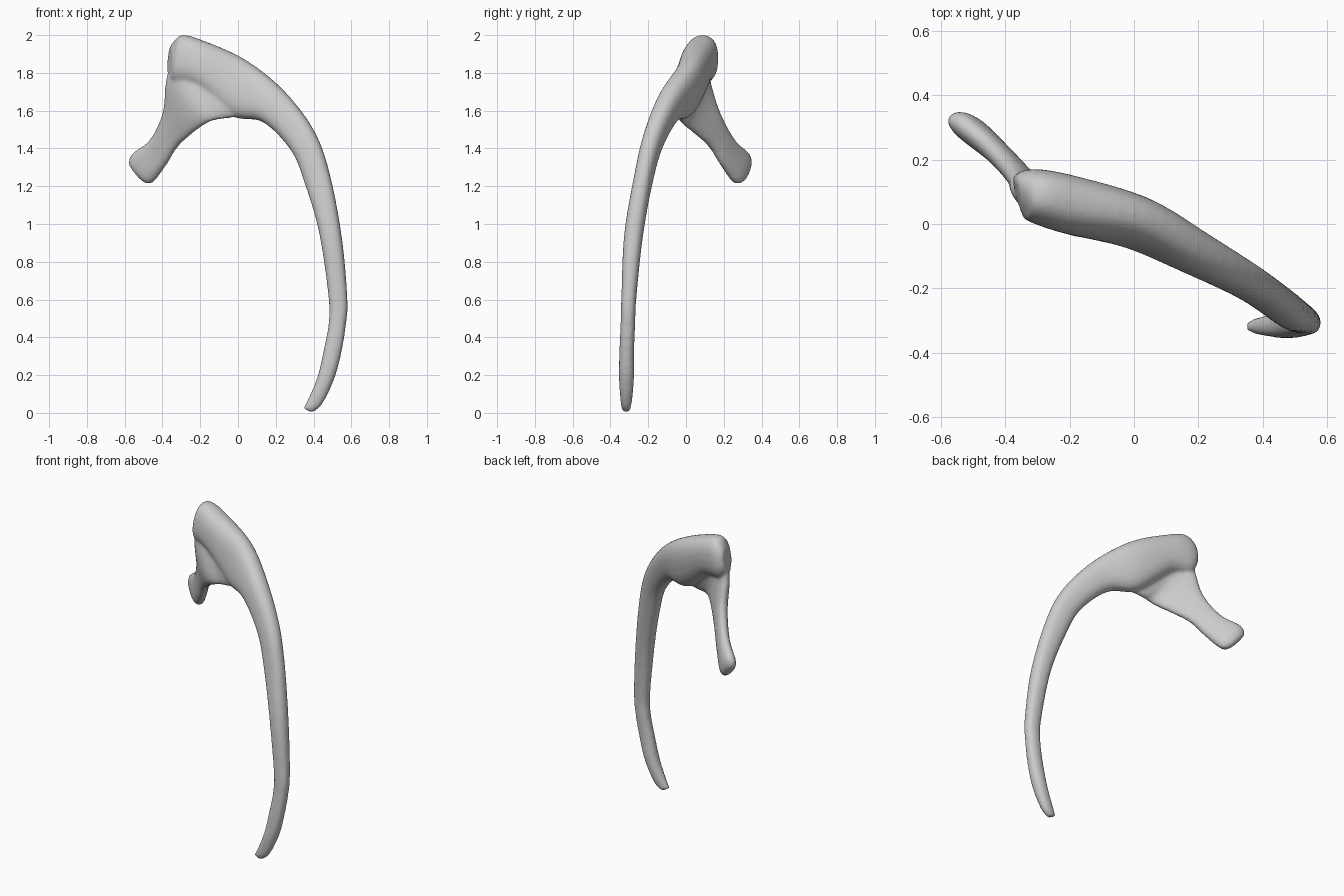
import bpy, bmesh, math
from mathutils import Vector

if "Cube" in bpy.data.objects:
    bpy.data.objects.remove(bpy.data.objects["Cube"])


def spline(a, b, c, d, t):
    # Catmull-Rom interpolation of one value
    return 0.5 * (2*b + (c-a)*t + (2*a-5*b+4*c-d)*t*t + (3*b-a-3*c+d)*t**3)


def loft(bm, sections, sides=20, steps=5, power=0.85):
    """Skin rounded sections given as outer edge xyz, inner edge xyz, thickness."""
    n = len(sections)
    rows = []
    for i in range(n - 1):
        quad = [sections[min(max(i+k, 0), n-1)] for k in (-1, 0, 1, 2)]
        for s in range(steps):
            rows.append([spline(*v, s/steps) for v in zip(*quad)])
    rows.append(list(sections[-1]))
    data = [(Vector(r[:3]), Vector(r[3:6]), r[6]) for r in rows]
    mids = [(q + p) / 2 for q, p, _ in data]
    rings = []
    for i, (q, p, t) in enumerate(data):
        tangent = mids[min(i+1, len(mids)-1)] - mids[max(i-1, 0)]
        half = (q - p) / 2
        side = tangent.cross(half).normalized() * t / 2
        ring = []
        for k in range(sides):
            c, s = math.cos(2*math.pi*k/sides), math.sin(2*math.pi*k/sides)
            u = math.copysign(abs(c)**power, c)
            v = math.copysign(abs(s)**power, s)
            ring.append(bm.verts.new(mids[i] + half*u + side*v))
        rings.append(ring)
    faces = [bm.faces.new(rings[0][::-1]), bm.faces.new(rings[-1])]
    for a, b in zip(rings, rings[1:]):
        for k in range(sides):
            j = (k+1) % sides
            faces.append(bm.faces.new((a[k], a[j], b[j], b[k])))
    bmesh.ops.recalc_face_normals(bm, faces=faces)


# Curved shaft, from the thick upper knob to the thin lower tip
shaft = [
    (-.355, .09, 1.94, -.368, .09, 1.81, .11),
    (-.30, .095, 2.0, -.345, .09, 1.75, .16),
    (-.18, .07, 1.97, -.22, .05, 1.72, .18),
    (.04, .02, 1.87, -.03, -.01, 1.57, .16),
    (.24, -.09, 1.71, .13, -.085, 1.54, .135),
    (.40, -.18, 1.50, .28, -.165, 1.39, .11),
    (.485, -.235, 1.27, .355, -.215, 1.21, .10),
    (.55, -.285, .93, .43, -.27, .95, .10),
    (.58, -.305, .60, .478, -.30, .62, .08),
    (.572, -.31, .47, .48, -.305, .48, .078),
    (.55, -.315, .33, .455, -.312, .34, .078),
    (.51, -.315, .18, .42, -.315, .19, .08),
    (.445, -.315, .045, .372, -.318, .075, .06),
    (.39, -.315, .0, .345, -.32, .025, .04),
]
# Flat neck with a rounded head, widening into the web under the shaft
neck = [
    (-.58, .33, 1.32, -.51, .30, 1.23, .05),
    (-.555, .325, 1.375, -.46, .262, 1.215, .085),
    (-.46, .25, 1.45, -.385, .19, 1.31, .075),
    (-.39, .17, 1.60, -.315, .12, 1.415, .075),
    (-.37, .11, 1.80, -.17, -.015, 1.53, .085),
    (-.28, .08, 1.90, -.08, -.025, 1.555, .085),
    (-.12, .04, 1.86, .05, -.04, 1.57, .08),
]

bm = bmesh.new()
loft(bm, shaft)
loft(bm, neck)
mesh = bpy.data.meshes.new("rib_bone")
bm.to_mesh(mesh)
bm.free()
rib = bpy.data.objects.new("rib_bone", mesh)
bpy.context.collection.objects.link(rib)

# Fuse the lofts into one smooth bone
remesh = rib.modifiers.new("fuse", 'REMESH')
remesh.mode = 'VOXEL'
remesh.voxel_size = 0.011
remesh.use_smooth_shade = True
soften = rib.modifiers.new("soften", 'SMOOTH')
soften.factor = 0.5
soften.iterations = 6
